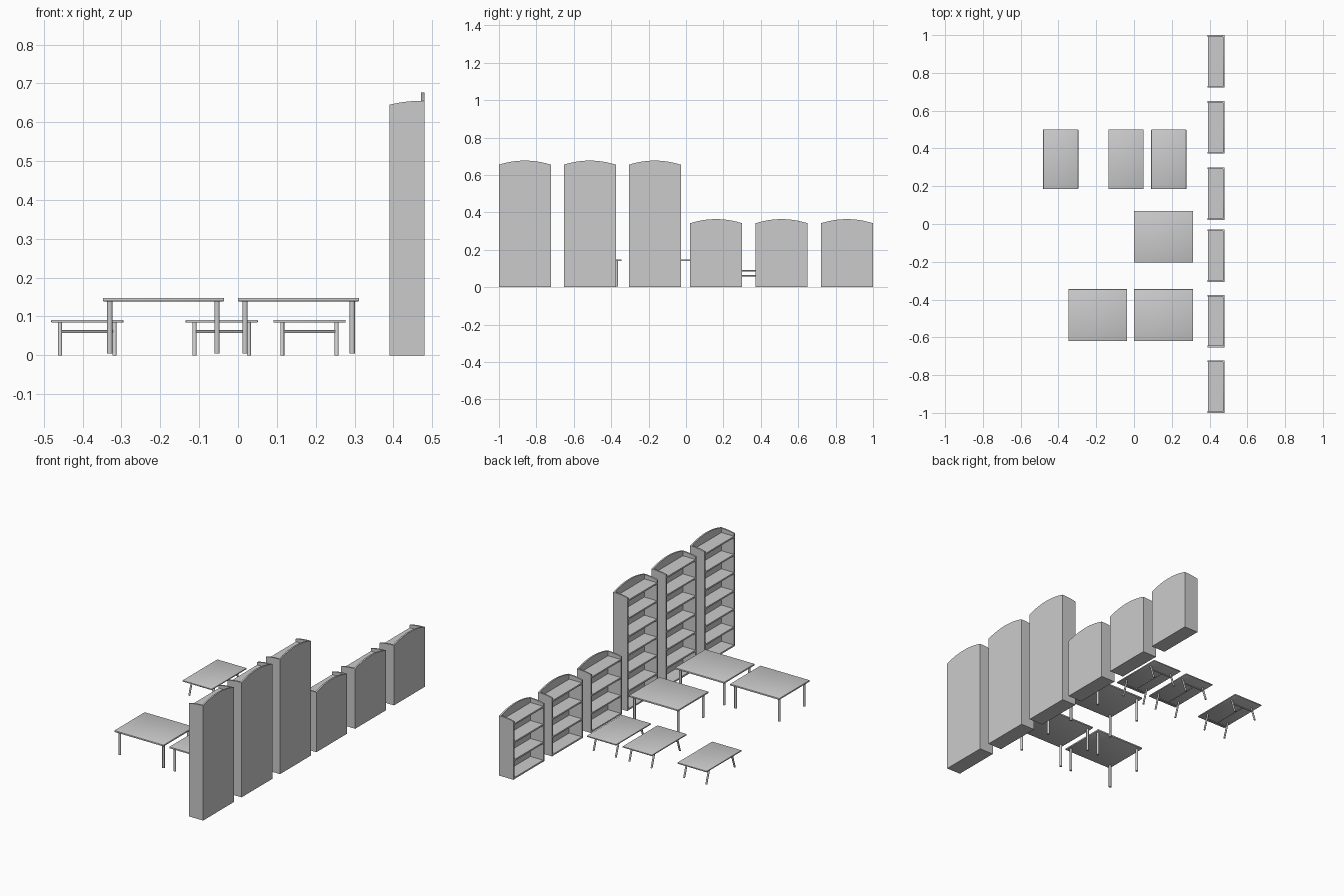
import bpy, bmesh, math
from mathutils import Vector

if "Cube" in bpy.data.objects:
    bpy.data.objects.remove(bpy.data.objects["Cube"])


def finish(bm, name):
    bmesh.ops.recalc_face_normals(bm, faces=bm.faces)
    mesh = bpy.data.meshes.new(name)
    bm.to_mesh(mesh)
    bm.free()
    ob = bpy.data.objects.new(name, mesh)
    bpy.context.collection.objects.link(ob)
    return ob


def smooth(ob):
    bpy.ops.object.select_all(action='DESELECT')
    ob.select_set(True)
    bpy.context.view_layer.objects.active = ob
    bpy.ops.object.shade_smooth_by_angle(angle=math.radians(30))


def prism(name, points, depth):
    """Extrude a planar outline along the vector depth."""
    bm = bmesh.new()
    face = bm.faces.new([bm.verts.new(p) for p in points])
    ext = bmesh.ops.extrude_face_region(bm, geom=[face], use_keep_orig=True)
    moved = [v for v in ext['geom'] if isinstance(v, bmesh.types.BMVert)]
    bmesh.ops.translate(bm, verts=moved, vec=Vector(depth))
    ob = finish(bm, name)
    smooth(ob)
    return ob


def box(name, lo, hi, bevel=0):
    bm = bmesh.new()
    bmesh.ops.create_cube(bm, size=1)
    for v in bm.verts:
        v.co = [(a + b) / 2 + c * (b - a) for a, b, c in zip(lo, hi, v.co)]
    if bevel:
        bmesh.ops.bevel(bm, geom=bm.edges[:], offset=bevel, segments=2,
                        profile=0.5, affect='EDGES')
    ob = finish(bm, name)
    if bevel:
        smooth(ob)
    return ob


def rod(name, a, b, r, sides=16):
    """Round rod with level ends, sheared from a to b."""
    a, b = Vector(a), Vector(b)
    d = b - a
    if abs(d.z) > 0.01:
        u, w = Vector((1, 0, 0)), Vector((0, 1, 0))
    else:
        u = Vector((0, 0, 1))
        w = d.normalized().cross(u)
    ring = [a + r * (math.cos(t) * u + math.sin(t) * w)
            for t in (2 * math.pi * i / sides for i in range(sides))]
    return prism(name, ring, d)


X0, X1, T = 0.39, 0.48, 0.009


def bookcase(name, y0, width, height, openings):
    y1, n = y0 + width, 16
    xb = X1 - T
    # arched back panel
    arch = [(xb, y1 - width * i / n,
             height + 0.022 * (1 - (2 * i / n - 1) ** 2)) for i in range(n + 1)]
    prism(name + "_back", [(xb, y0, 0), (xb, y1, 0)] + arch, (T, 0, 0))
    # side panels with gently curved tops
    curve = [(xb + (X0 - xb) * i / 8, height - 0.01 * (i / 8) ** 2) for i in range(9)]
    for side, y in (("left", y0), ("right", y1 - T)):
        pts = [(X0, y, 0), (xb, y, 0)] + [(x, y, z) for x, z in curve]
        prism(f"{name}_{side}_side", pts, (0, T, 0))
    # shelves
    step = (height - 0.025 - T) / openings
    for i in range(openings + 1):
        z = step * i
        box(f"{name}_shelf_{i}", (X0 + 0.001, y0 + T, z), (xb, y1 - T, z + T))


def square_table(name, x0, y0):
    x1, y1 = x0 + 0.312, y0 + 0.275
    box(name + "_top", (x0, y0, 0.139), (x1, y1, 0.148), 0.002)
    for i, x in enumerate((x0 + 0.018, x1 - 0.018)):
        for j, y in enumerate((y0 + 0.025, y1 - 0.025)):
            rod(f"{name}_leg_{i}{j}", (x, y, 0.005), (x, y, 0.14), 0.007)


def low_table(name, x0, y0=0.185):
    x1, y1 = x0 + 0.186, y0 + 0.315
    box(name + "_top", (x0, y0, 0.084), (x1, y1, 0.091), 0.002)
    xs, yc = (x0 + 0.023, x1 - 0.023), (y0 + y1) / 2
    foot, head, bar = 0.128, 0.1, 0.108
    for s in (-1, 1):
        # splayed legs and the stretcher between each pair
        for i, x in enumerate(xs):
            rod(f"{name}_leg_{s + 1}{i}", (x, yc + s * foot, 0),
                (x, yc + s * head, 0.085), 0.0052)
        y = yc + s * bar
        rod(f"{name}_stretcher_{s + 1}", (xs[0], y, 0.061), (xs[1], y, 0.061), 0.004, 12)
    # centre stretcher
    xm = (x0 + x1) / 2
    rod(name + "_centre_stretcher", (xm, yc - bar, 0.061), (xm, yc + bar, 0.061), 0.004, 12)


for k, y in enumerate((-1.0, -0.653, -0.306)):
    bookcase(f"tall_bookcase_{k}", y, 0.278, 0.655, 6)
for k, y in enumerate((0.022, 0.372, 0.722)):
    bookcase(f"short_bookcase_{k}", y, 0.278, 0.342, 3)
for k, (x, y) in enumerate(((-0.348, -0.62), (0.0, -0.62), (0.0, -0.205))):
    square_table(f"table_{k}", x, y)
for k, x in enumerate((-0.481, -0.135, 0.091)):
    low_table(f"low_table_{k}", x)
